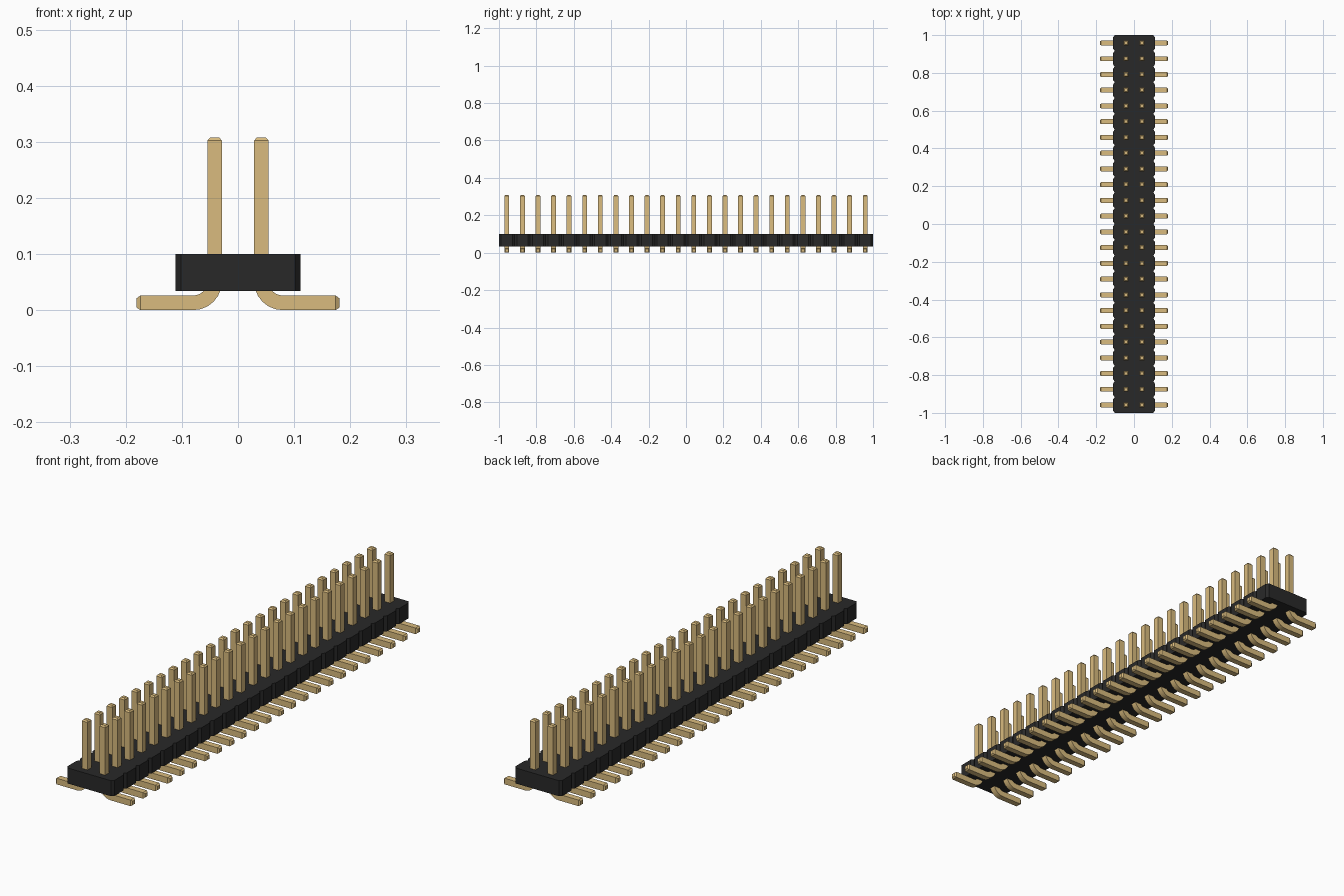
import bpy, bmesh
from math import cos, sin, radians
from mathutils import Vector

cube = bpy.data.objects.get("Cube")
if cube:
    bpy.data.objects.remove(cube, do_unlink=True)

ROWS = 24
PITCH = 2 / ROWS


def make_material(name, color):
    mat = bpy.data.materials.new(name)
    mat.use_nodes = True
    mat.diffuse_color = color
    for node in mat.node_tree.nodes:
        if node.type == 'BSDF_PRINCIPLED':
            node.inputs["Base Color"].default_value = color
    return mat


def make_object(name, bm, mat):
    bmesh.ops.recalc_face_normals(bm, faces=bm.faces[:])
    mesh = bpy.data.meshes.new(name)
    bm.to_mesh(mesh)
    bm.free()
    mesh.materials.append(mat)
    obj = bpy.data.objects.new(name, mesh)
    bpy.context.collection.objects.link(obj)
    return obj


black = make_material("black plastic", (0.022, 0.022, 0.022, 1))
gold = make_material("gold metal", (0.70, 0.50, 0.21, 1))

# Housing: a long bar with a bevelled notch between neighbouring rows
HALF_W, NOTCH_X, NOTCH_Y = 0.111, 0.009, 0.012
side = []
for i in range(ROWS):
    y0 = -1 + i * PITCH
    y1 = y0 + PITCH
    side += [(HALF_W - NOTCH_X, y0), (HALF_W, y0 + NOTCH_Y), (HALF_W, y1 - NOTCH_Y)]
side.append((HALF_W - NOTCH_X, 1))
outline = side + [(-x, y) for x, y in reversed(side)]
bm = bmesh.new()
base = bm.faces.new([bm.verts.new((x, y, 0.034)) for x, y in outline])
top = bmesh.ops.extrude_face_region(bm, geom=[base])
bmesh.ops.translate(bm, vec=(0, 0, 0.066),
                    verts=[g for g in top["geom"] if isinstance(g, bmesh.types.BMVert)])
make_object("housing", bm, black)

# Pins: a square section swept down the post, round the bend and out along the foot
HALF, TIP, RADIUS = 0.013, 0.008, 0.038
POST_X = PITCH / 2
bend_x, bend_z = POST_X + RADIUS, HALF + RADIUS
# Each station is x, z, direction angle across the section, half size
stations = [(POST_X, 0.308, 180, TIP), (POST_X, 0.302, 180, HALF)]
for a in range(180, 271, 15):
    stations.append((bend_x + RADIUS * cos(radians(a)),
                     bend_z + RADIUS * sin(radians(a)), a, HALF))
stations += [(0.174, HALF, 270, HALF), (0.181, HALF, 270, TIP)]

bm = bmesh.new()
rings = []
for x, z, angle, half in stations:
    across = Vector((cos(radians(angle)), 0, sin(radians(angle)))) * half
    along = Vector((0, half, 0))
    center = Vector((x, -1 + PITCH / 2, z))
    rings.append([bm.verts.new(center + across * u + along * v)
                  for u, v in ((-1, -1), (1, -1), (1, 1), (-1, 1))])
for a, b in zip(rings, rings[1:]):
    for k in range(4):
        n = (k + 1) % 4
        bm.faces.new((a[k], a[n], b[n], b[k]))
bm.faces.new(rings[0])
bm.faces.new(rings[-1])
pins = make_object("pins", bm, gold)
for poly in pins.data.polygons:
    poly.use_smooth = True
pins.data.set_sharp_from_angle(angle=radians(25))

# Repeat along the bar and mirror to the other side
array = pins.modifiers.new("rows", 'ARRAY')
array.count = ROWS
array.use_relative_offset = False
array.use_constant_offset = True
array.constant_offset_displace = (0, PITCH, 0)
pins.modifiers.new("both sides", 'MIRROR')
